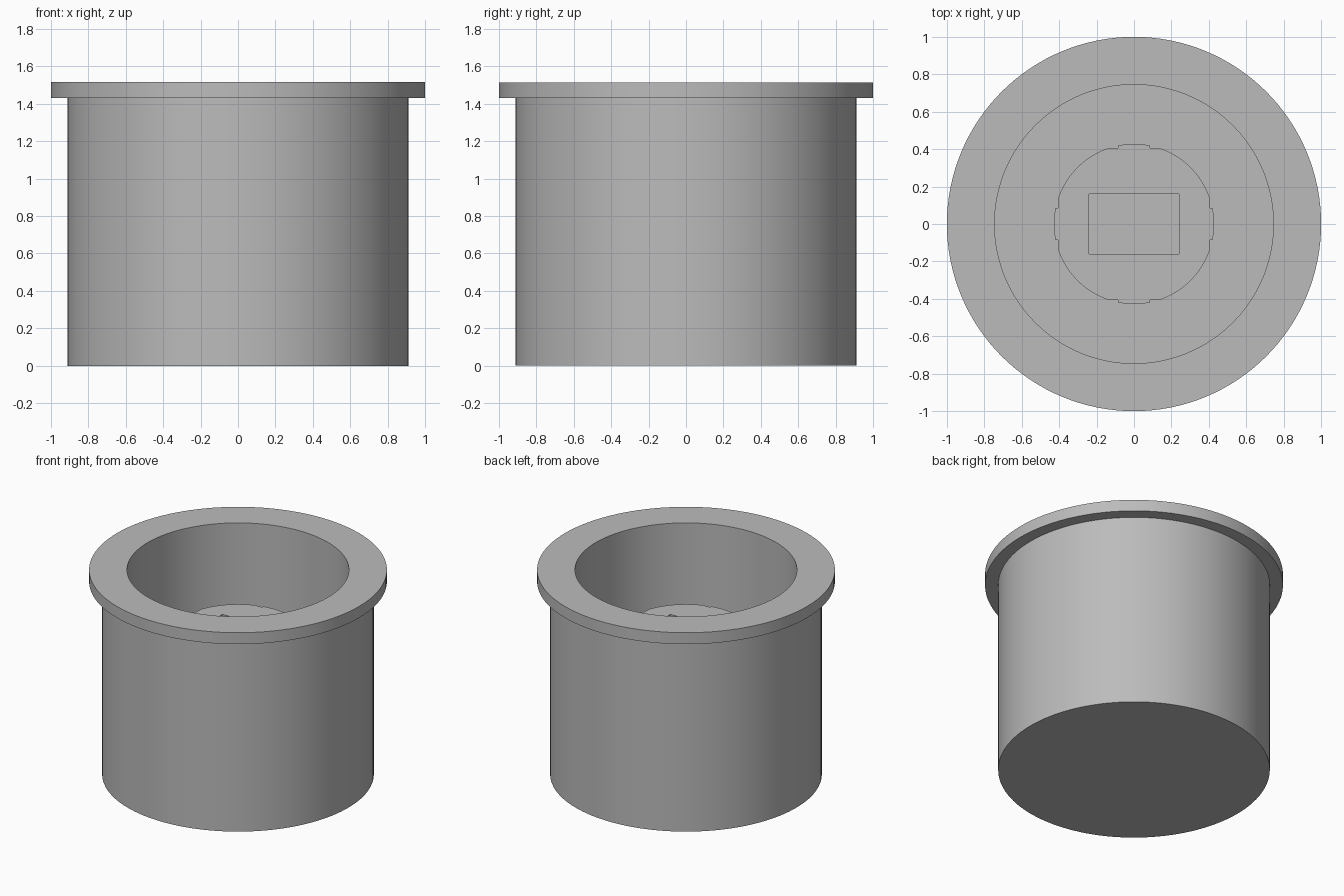
import bpy
import bmesh
from math import sin, cos, pi, asin

if "Cube" in bpy.data.objects:
    bpy.data.objects.remove(bpy.data.objects["Cube"])

grey = bpy.data.materials.new("plain grey")
grey.use_nodes = True
grey.diffuse_color = (0.5, 0.5, 0.5, 1)
grey.node_tree.nodes["Principled BSDF"].inputs["Base Color"].default_value = (0.5, 0.5, 0.5, 1)


def add_object(name, bm):
    bmesh.ops.recalc_face_normals(bm, faces=bm.faces)
    mesh = bpy.data.meshes.new(name)
    bm.to_mesh(mesh)
    bm.free()
    mesh.materials.append(grey)
    obj = bpy.data.objects.new(name, mesh)
    bpy.context.collection.objects.link(obj)
    return obj


def lathe(name, profile, segments=128):
    """Spin a profile of (radius, height) points around the z axis."""
    bm = bmesh.new()
    verts = [bm.verts.new((r, 0, z)) for r, z in profile]
    edges = [bm.edges.new(pair) for pair in zip(verts, verts[1:])]
    bmesh.ops.spin(bm, geom=verts + edges, cent=(0, 0, 0), axis=(0, 0, 1),
                   angle=2 * pi, steps=segments, use_merge=True)
    bmesh.ops.remove_doubles(bm, verts=bm.verts, dist=1e-5)
    return add_object(name, bm)


def prism(name, outline, bottom, top):
    """Extrude a flat outline between two heights."""
    bm = bmesh.new()
    base = bm.faces.new([bm.verts.new((x, y, bottom)) for x, y in outline])
    extruded = bmesh.ops.extrude_face_region(bm, geom=[base], use_keep_orig=True)
    moved = [v for v in extruded["geom"] if isinstance(v, bmesh.types.BMVert)]
    bmesh.ops.translate(bm, verts=moved, vec=(0, 0, top - bottom))
    return add_object(name, bm)


def arc(radius, start, end, steps):
    angles = [start + (end - start) * i / steps for i in range(steps + 1)]
    return [(radius * cos(a), radius * sin(a)) for a in angles]


FLOOR, POST_TOP, RIM = 0.17, 1.06, 1.515

# Flanged cup: closed base, straight wall, flat collar and deep round well
cup = lathe("flanged_cup", [
    (0, 0), (0.912, 0), (0.912, 1.43), (1, 1.43), (1, RIM),
    (0.745, RIM), (0.745, FLOOR), (0, FLOOR)])

# Centre post: round, with a pair of small notches beside each of four keys
RADIUS, FLAT, KEY, SHOULDER = 0.428, 0.405, 0.085, 0.14
key_angle, side_angle = asin(KEY / RADIUS), asin(SHOULDER / RADIUS)
quarter = (arc(RADIUS, -key_angle, key_angle, 6)
           + [(FLAT, KEY), (FLAT, SHOULDER)]
           + arc(RADIUS, side_angle, pi / 2 - side_angle, 20)
           + [(SHOULDER, FLAT), (KEY, FLAT)])
outline = []
for turn in range(4):
    outline += quarter
    quarter = [(-y, x) for x, y in quarter]
post = prism("centre_post", outline, FLOOR, POST_TOP)

# Rectangular socket sunk into the post
cutter = prism("socket_cutter", [(-0.24, -0.16), (0.24, -0.16), (0.24, 0.16), (-0.24, 0.16)],
               POST_TOP - 0.6, POST_TOP + 0.1)
cutter.hide_render = True
socket = post.modifiers.new("socket", 'BOOLEAN')
socket.object = cutter
socket.operation = 'DIFFERENCE'
socket.solver = 'EXACT'
bpy.context.view_layer.objects.active = post
bpy.ops.object.modifier_apply(modifier=socket.name)
bpy.data.objects.remove(cutter)

# Smooth the round walls and keep the edges crisp
bpy.ops.object.select_all(action='DESELECT')
for obj in (cup, post):
    obj.select_set(True)
bpy.context.view_layer.objects.active = cup
bpy.ops.object.shade_smooth_by_angle(angle=pi / 6)
